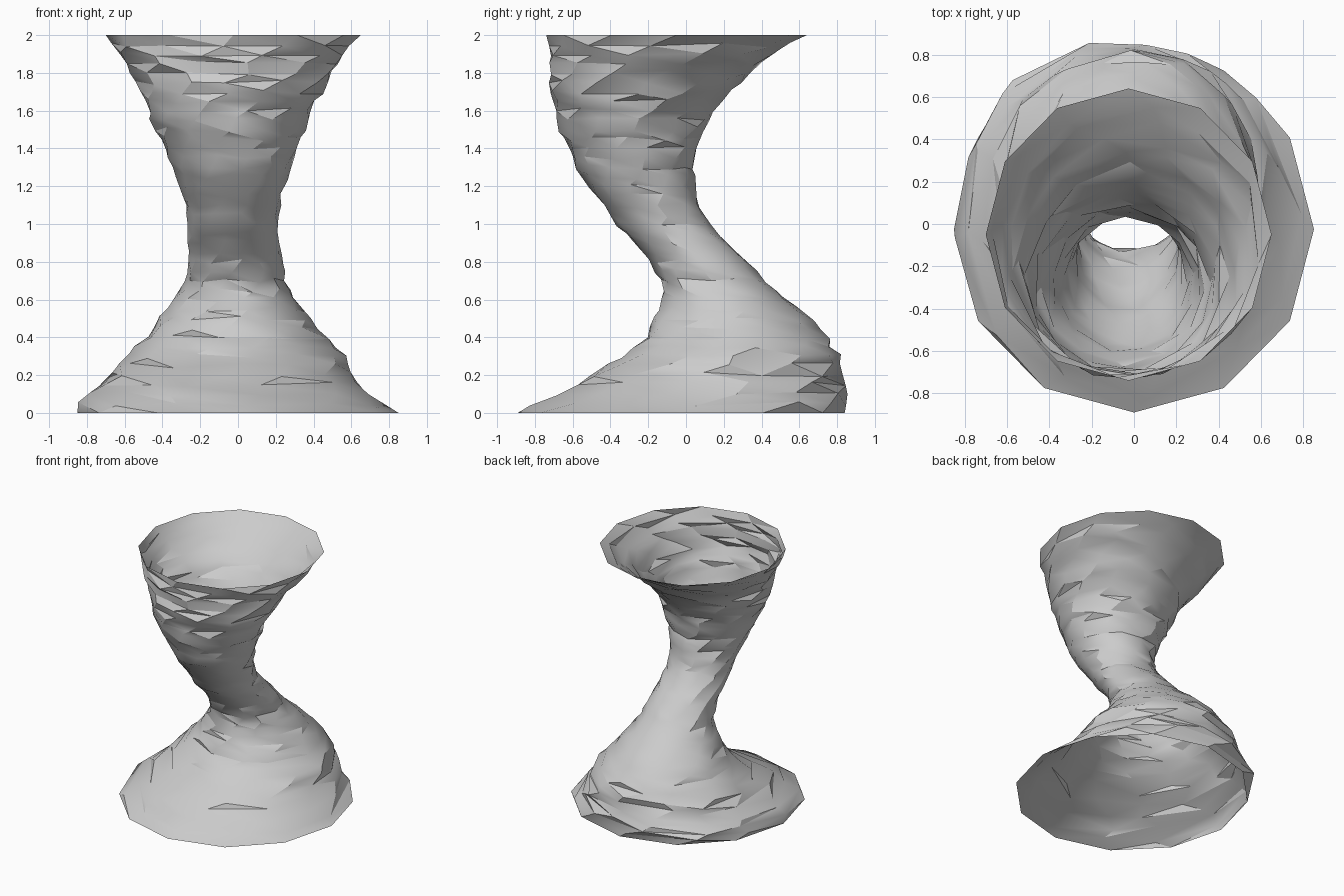
import bpy, bmesh, math, random

if "Cube" in bpy.data.objects:
    bpy.data.objects.remove(bpy.data.objects["Cube"])

random.seed(4)
SIDES, LEVELS = 12, 40
TWIST = math.radians(-24)

# silhouette: z, x min, x max, y min, y max
PROFILE = [
    (0.00, -0.85, 0.85, -0.89, 0.84), (0.08, -0.84, 0.74, -0.74, 0.89),
    (0.20, -0.69, 0.61, -0.52, 0.85), (0.30, -0.61, 0.58, -0.33, 0.82),
    (0.40, -0.49, 0.47, -0.22, 0.76), (0.50, -0.42, 0.38, -0.17, 0.66),
    (0.60, -0.34, 0.31, -0.13, 0.54), (0.70, -0.28, 0.25, -0.14, 0.42),
    (0.80, -0.27, 0.24, -0.19, 0.33), (0.90, -0.27, 0.22, -0.27, 0.22),
    (1.00, -0.27, 0.21, -0.38, 0.13), (1.10, -0.28, 0.23, -0.44, 0.07),
    (1.20, -0.31, 0.25, -0.53, 0.05), (1.30, -0.35, 0.28, -0.59, 0.04),
    (1.40, -0.39, 0.32, -0.63, 0.07), (1.50, -0.44, 0.36, -0.68, 0.10),
    (1.60, -0.49, 0.39, -0.70, 0.15), (1.70, -0.51, 0.46, -0.73, 0.24),
    (1.80, -0.57, 0.51, -0.73, 0.34), (1.90, -0.63, 0.58, -0.73, 0.49),
    (2.00, -0.70, 0.65, -0.74, 0.64)]


def section(z):
    for a, b in zip(PROFILE, PROFILE[1:]):
        if z <= b[0] + 1e-6:
            t = (z - a[0]) / (b[0] - a[0])
            return [p + (q - p) * t for p, q in zip(a, b)][1:]


# twisted open shell, ring by ring
bm = bmesh.new()
rings = []
for k in range(LEVELS + 1):
    z = 2 * k / LEVELS
    ring = []
    rim = k in (0, LEVELS)
    for i in range(SIDES):
        a = 2 * math.pi * (i + (0 if rim else random.uniform(-0.2, 0.2))) / SIDES + k * TWIST
        if rim:
            a = 2 * math.pi * i / SIDES + round(k * TWIST / (math.pi / 6)) * math.pi / 6
        zz = z if rim else z + random.uniform(-0.015, 0.015)
        x0, x1, y0, y1 = section(zz)
        s = 1 if rim else random.uniform(0.97, 1.02)
        ring.append(bm.verts.new(((x0 + x1) / 2 + s * (x1 - x0) / 2 * math.cos(a),
                                  (y0 + y1) / 2 + s * (y1 - y0) / 2 * math.sin(a), zz)))
    rings.append(ring)

# sloping facets, split along the short diagonal
for lo, hi in zip(rings, rings[1:]):
    for i in range(SIDES):
        j = (i + 1) % SIDES
        bm.faces.new((lo[i], lo[j], hi[j]))
        bm.faces.new((lo[i], hi[j], hi[i]))

mesh = bpy.data.meshes.new("twisted_vase")
bm.to_mesh(mesh)
bm.free()
vase = bpy.data.objects.new("twisted_vase", mesh)
bpy.context.collection.objects.link(vase)
bpy.context.view_layer.objects.active = vase
vase.select_set(True)
bpy.ops.object.shade_smooth_by_angle(angle=math.radians(30))
